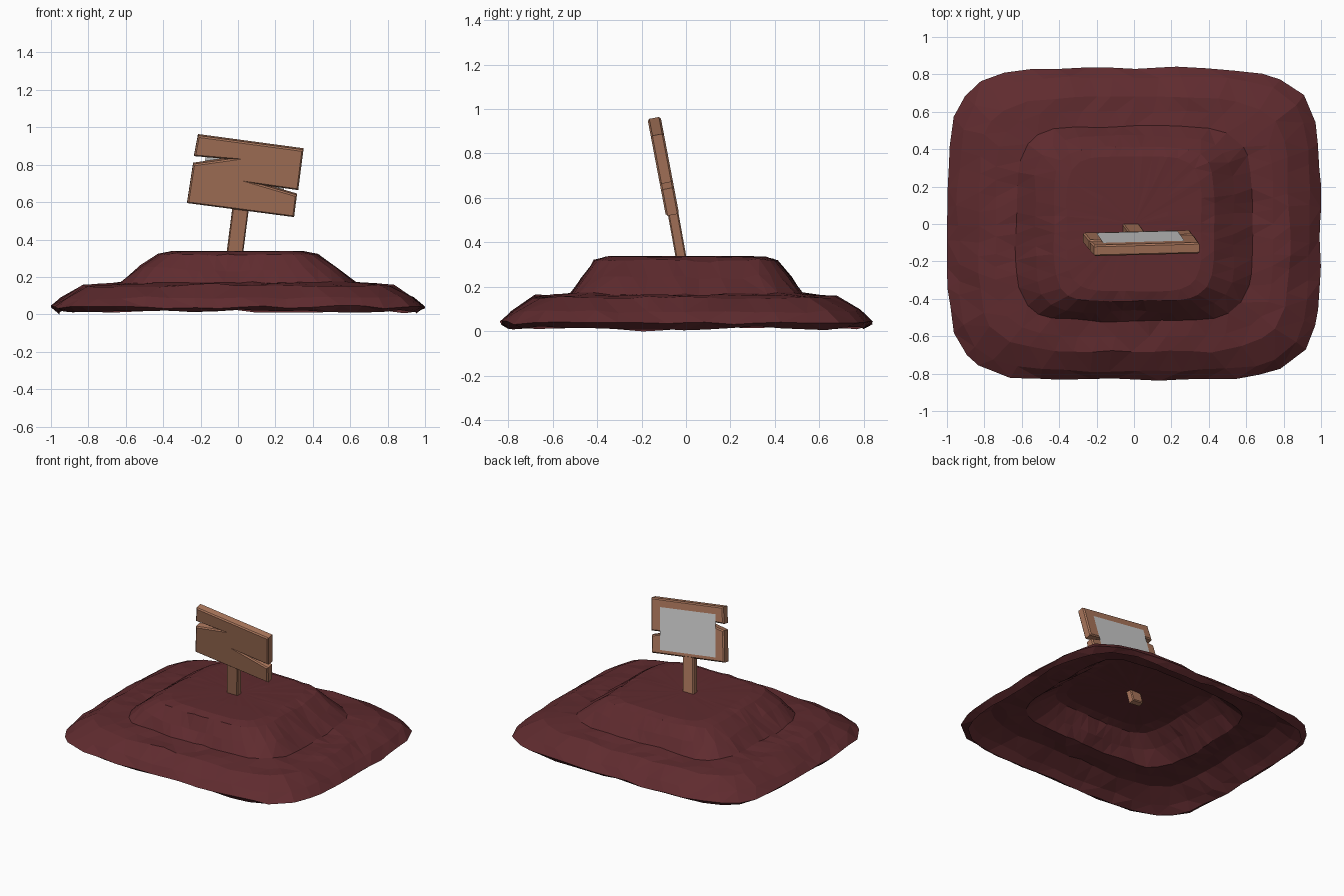
import bpy, bmesh, math, random
from mathutils import Vector, noise

if "Cube" in bpy.data.objects:
    bpy.data.objects.remove(bpy.data.objects["Cube"])

random.seed(4)


def material(name, rgb):
    m = bpy.data.materials.new(name)
    m.diffuse_color = (*rgb, 1)
    m.use_nodes = True
    m.node_tree.nodes["Principled BSDF"].inputs["Base Color"].default_value = m.diffuse_color
    return m


def finish(name, bm, mat=None):
    me = bpy.data.meshes.new(name)
    bm.normal_update()
    bm.to_mesh(me)
    bm.free()
    ob = bpy.data.objects.new(name, me)
    bpy.context.collection.objects.link(ob)
    if mat:
        me.materials.append(mat)
    return ob


soil = material("soil", (0.115, 0.024, 0.028))
wood = material("wood", (0.40, 0.18, 0.105))

# Earth mound: open shell lofted through rounded-rectangle rings (half x, half y, z, roughness)
rings = [(0.955, 0.80, 0.015, 0.012), (0.995, 0.835, 0.04, 0.012),
         (0.94, 0.78, 0.088, 0.015), (0.83, 0.68, 0.152, 0.014),
         (0.74, 0.60, 0.160, 0.008), (0.63, 0.52, 0.168, 0.012),
         (0.53, 0.465, 0.245, 0.018), (0.43, 0.41, 0.318, 0.010),
         (0.36, 0.36, 0.336, 0.003), (0.18, 0.18, 0.338, 0.002)]
SEG = 52
bm = bmesh.new()
loops = []
for k, (hx, hy, z, rough) in enumerate(rings):
    loop = []
    for i in range(SEG):
        a = 2 * math.pi * (i + random.uniform(-0.2, 0.2)) / SEG
        c, s = math.cos(a), math.sin(a)
        r = (abs(c) ** 5 + abs(s) ** 5) ** -0.2
        p = Vector((hx * c * r, hy * s * r, z))
        n = noise.noise_vector(p * 5 + Vector((3, 1, k)))
        p.x += n.x * rough * 1.3
        p.y += n.y * rough * 1.3
        p.z += n.z * rough + random.uniform(-0.4, 0.4) * rough
        p.z = max(p.z, 0)
        loop.append(bm.verts.new(p))
    loops.append(loop)
for lo, hi in zip(loops, loops[1:]):
    for i in range(SEG):
        j = (i + 1) % SEG
        bm.faces.new((lo[i], lo[j], hi[j], hi[i]))
peak = bm.verts.new((0, 0, 0.338))
for i in range(SEG):
    bm.faces.new((loops[-1][i], loops[-1][(i + 1) % SEG], peak))
bmesh.ops.triangulate(bm, faces=bm.faces[:])
min(loops[0], key=lambda v: v.co.z).co.z = 0
finish("earth_mound", bm, soil)


# Leaning slab from a front-view outline; y follows the backward lean
def slab(name, outline, thick, y_at, lean, mat, bevel=0.0):
    nrm = Vector((0, 1, lean)).normalized()
    bm = bmesh.new()
    mid = [Vector((x, y_at - (z - 0.52) * lean, z)) for x, z in outline]
    front = [bm.verts.new(p - nrm * thick / 2) for p in mid]
    back = [bm.verts.new(p + nrm * thick / 2) for p in mid]
    bm.faces.new(front)
    bm.faces.new(back[::-1])
    n = len(mid)
    for i in range(n):
        j = (i + 1) % n
        bm.faces.new((front[j], front[i], back[i], back[j]))
    bmesh.ops.recalc_face_normals(bm, faces=bm.faces[:])
    if bevel:
        rim = [e for e in bm.edges if len({v in front for v in e.verts}) == 1]
        bmesh.ops.bevel(bm, geom=rim, offset=bevel, segments=1, affect='EDGES')
    return finish(name, bm, mat)


# Split wooden board with one wedge crack on each side
board = [(-0.214, 0.960), (-0.235, 0.850), (-0.048, 0.834), (-0.240, 0.807),
         (-0.272, 0.599), (0.300, 0.524), (0.315, 0.642), (0.134, 0.695),
         (0.322, 0.668), (0.350, 0.884)]
slab("sign_board", board, 0.060, -0.060, 0.19, wood, 0.008)

# Post running from inside the mound up into the board
post = [(0.075, 0.70), (-0.012, 0.71), (-0.069, 0.265), (0.018, 0.255)]
slab("sign_post", post, 0.048, -0.056, 0.18, wood, 0.006)

# Blank sheet on the back of the board
bm = bmesh.new()
nrm = Vector((0, 1, 0.19)).normalized()
sheet = [(-0.165, 0.900), (0.270, 0.840), (0.232, 0.560), (-0.202, 0.618)]
bm.faces.new([bm.verts.new(Vector((x, -0.060 - (z - 0.52) * 0.19, z)) + nrm * 0.032)
              for x, z in sheet])
finish("back_sheet", bm)
